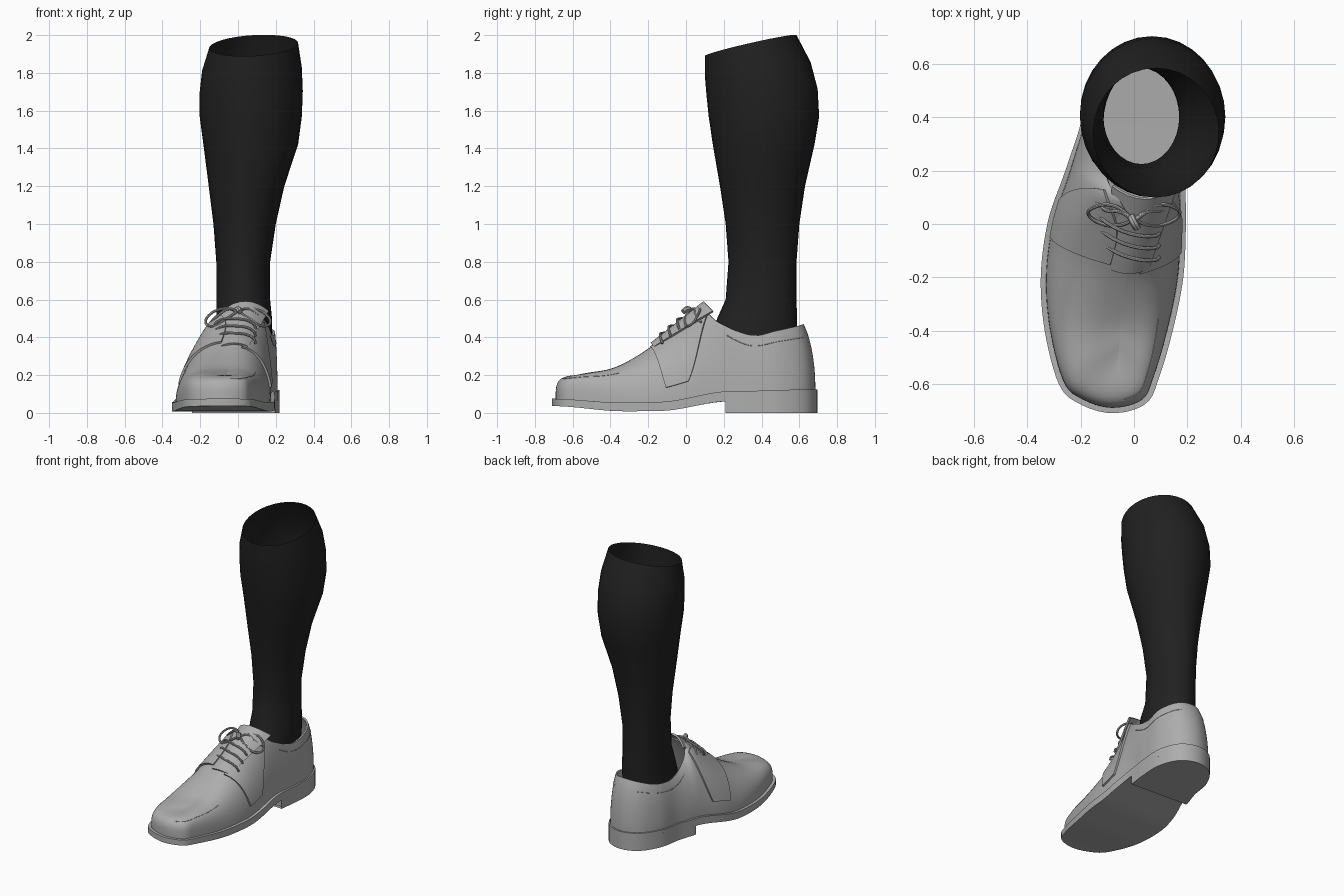
import bpy, bmesh, math
from mathutils import Vector

if "Cube" in bpy.data.objects:
    bpy.data.objects.remove(bpy.data.objects["Cube"])


def material(name, c):
    m = bpy.data.materials.new(name)
    m.diffuse_color = (c, c, c, 1)
    m.use_nodes = True
    m.node_tree.nodes["Principled BSDF"].inputs["Base Color"].default_value = m.diffuse_color
    return m


GREY = material("shoe_grey", 0.42)
BLACK = material("sock_black", 0.015)


def add_mesh(name, verts, faces, mat, thick=0.0, offset=1.0):
    me = bpy.data.meshes.new(name)
    me.from_pydata([tuple(v) for v in verts], [], faces)
    me.materials.append(mat)
    ob = bpy.data.objects.new(name, me)
    bpy.context.collection.objects.link(ob)
    if thick:
        s = ob.modifiers.new("thickness", 'SOLIDIFY')
        s.thickness, s.offset = thick, offset
    return ob


def grid(rows, closed=False):
    """Vertices and faces from a list of equally long point rows."""
    n, m = len(rows), len(rows[0])
    faces = []
    for i in range(n if closed else n - 1):
        a, b = i * m, (i + 1) % n * m
        faces += [(a + j, a + j + 1, b + j + 1, b + j) for j in range(m - 1)]
    return [p for r in rows for p in r], faces


def lerp_table(table, y):
    for (y0, a), (y1, b) in zip(table, table[1:]):
        if y <= y1:
            k = max(0, (y - y0) / (y1 - y0))
            k = k * k * (3 - 2 * k)
            return a + (b - a) * k
    return table[-1][1]


# Columns of the upper: base x, y and top x, y, z (toe, left side, heel, right side)
COLS = [
    (-.085, -.69, -.06, -.52, .20), (-.20, -.655, -.06, -.50, .203),
    (-.265, -.59, -.055, -.45, .215), (-.315, -.40, -.05, -.36, .245),
    (-.33, -.20, -.03, -.20, .34), (-.305, .0, .01, -.04, .47),
    (-.25, .17, -.05, .08, .545), (-.222, .26, -.105, .18, .475),
    (-.19, .37, -.133, .34, .41), (-.165, .51, -.115, .50, .425),
    (-.085, .64, -.045, .60, .46), (.035, .685, .04, .622, .47),
    (.15, .635, .135, .59, .46), (.206, .50, .193, .48, .435),
    (.20, .34, .182, .34, .41), (.182, .22, .15, .17, .48),
    (.175, .12, .09, .08, .545), (.175, .0, .01, -.04, .47),
    (.165, -.20, -.03, -.20, .34), (.125, -.40, -.05, -.36, .245),
    (.075, -.57, -.055, -.45, .215), (.03, -.66, -.06, -.50, .203)]
N = len(COLS)
SUB = 6


def column(t):
    i, f = int(math.floor(t)), t - math.floor(t)
    a, b, c, d = (COLS[(i + k) % N] for k in (-1, 0, 1, 2))
    return [0.5 * (2 * q + (r - p) * f + (2 * p - 5 * q + 4 * r - s) * f * f
                   + (3 * q - p - 3 * r + s) * f ** 3) for p, q, r, s in zip(a, b, c, d)]


def base_z(y):
    return lerp_table([(-.71, .072), (-.35, .052), (-.15, .055), (.24, .112), (.7, .122)], y)


def surf(t, s):
    """Point on the upper: t runs round the outline, s from welt to top."""
    px, py, qx, qy, qz = column(t)
    e = lerp_table([(-.62, .5), (-.1, 1.03), (.3, 1.0)], py)
    A = lerp_table([(.0, math.pi / 2), (.40, 1.05)], py)
    c = lambda a: max(math.cos(a), 0) ** e
    h = (1 - c(s * A)) / (1 - c(A))
    v = (math.sin(s * A) / math.sin(A)) ** e
    z = base_z(py)
    return Vector((px + (qx - px) * h, py + (qy - py) * h, z + (qz - z) * v))


# Upper
S = [(j / 14) ** 1.4 for j in range(15)]
v, f = grid([[surf(i / SUB, s) for s in S] for i in range(N * SUB)], True)
add_mesh("shoe_upper", v, f, GREY, .012, -1)


# Lace flaps laid over the upper on both sides
def flap(name, low, high):
    rows = []
    for i in range(19):
        k = i / 18
        rows.append([])
        for j in range(15):
            u = j / 14
            lo = low[0] + (low[1] - low[0]) * k
            hi = high[0] + (high[1] - high[0]) * k
            rows[-1].append(surf(lo + (hi - lo) * u ** .9, .15 + .7 * u))
    v, f = grid(rows)
    add_mesh(name, v, f, GREY, .012, 1)


flap("left_lace_flap", (4.75, 5.5), (4.3, 6.25))
flap("right_lace_flap", (N - 5.1, N - 4.45), (N - 6.25, N - 4.1))

# Tongue
rows = []
for i in range(9):
    k = i / 8
    w = .07 + .045 * k
    rows.append([])
    for j in range(9):
        d = (j / 4 - 1) * w
        rows[-1].append((-.02 + .06 * k + d, -.18 + .28 * k + 3.5 * d * d,
                         .362 + .22 * k - 3.6 * d * d))
v, f = grid(rows)
add_mesh("tongue", v, [q[::-1] for q in f], GREY, .012, -1)


# Sole and heel share the widened outline
def outline(t, grow=1.0):
    p, a, b = column(t), column(t - .1), column(t + .1)
    n = Vector((a[1] - b[1], b[0] - a[0])).normalized()
    g = grow * lerp_table([(.0, .02), (.5, .01)], p[1])
    return p[0] + n.x * g, p[1] + n.y * g


def slab(name, t0, t1, top, bottom):
    """Cross strips between the left outline and the right outline."""
    steps = int((t1 - t0) * SUB)
    rows = []
    for i in range(steps + 1):
        t = t0 + (t1 - t0) * i / steps
        (lx, ly), (rx, ry) = outline(t), outline(N - t)
        if name == "heel_block" and i == 0:
            ly = ry = .235
        rows.append([(lx, ly, top(ly)), (rx, ry, top(ry)),
                     (rx, ry, bottom(ry)), (lx, ly, bottom(ly)), (lx, ly, top(ly))])
    v, f = grid(rows)
    ends = [(3, 2, 1, 0), tuple(len(v) - 5 + k for k in range(4))]
    ob = add_mesh(name, v, f + ends, GREY)
    bm = bmesh.new()
    bm.from_mesh(ob.data)
    bmesh.ops.remove_doubles(bm, verts=bm.verts, dist=1e-5)
    bmesh.ops.recalc_face_normals(bm, faces=bm.faces)
    bm.to_mesh(ob.data)
    bm.free()


slab("sole", 0, N / 2, lambda y: base_z(y) + .003,
     lambda y: base_z(y) - lerp_table([(-.7, .036), (-.2, .045), (.3, .05)], y))
slab("heel_block", 6.75, N / 2, lambda y: base_z(y) - .02, lambda y: 0)

# Sock: z, x min, x max, y min, y max, tilt of the ring
RINGS = [(.40, -.125, .18, .14, .585, 0), (.50, -.115, .18, .165, .588, 0),
         (.60, -.115, .17, .21, .585, 0), (.80, -.115, .17, .225, .585, 0),
         (1.0, -.13, .20, .21, .60, 0), (1.2, -.155, .245, .18, .63, 0),
         (1.42, -.183, .318, .142, .68, 0), (1.57, -.203, .338, .12, .705, 0),
         (1.70, -.203, .343, .108, .697, .05), (1.82, -.19, .338, .10, .66, .13),
         (1.945, -.153, .318, .10, .585, .227)]
rows = []
for k in range(33):
    a = 2 * math.pi * k / 32
    rows.append([((x0 + x1) / 2 + (x1 - x0) / 2 * math.cos(a),
                  (y0 + y1) / 2 + (y1 - y0) / 2 * math.sin(a),
                  z + tilt * ((y1 - y0) / 2 * math.sin(a) + .06 * math.cos(a)))
                 for z, x0, x1, y0, y1, tilt in RINGS])
v, f = grid(rows[:-1], True)
add_mesh("sock", v, [q[::-1] for q in f], BLACK)


# Laces and seams as thin tubes
def tube(name, pts, r):
    cu = bpy.data.curves.new(name, 'CURVE')
    cu.dimensions, cu.bevel_depth, cu.bevel_resolution = '3D', r, 2
    cu.resolution_u, cu.use_fill_caps = 6, True
    sp = cu.splines.new('BEZIER')
    sp.bezier_points.add(len(pts) - 1)
    for b, p in zip(sp.bezier_points, pts):
        b.co = p
        b.handle_left_type = b.handle_right_type = 'AUTO'
    cu.materials.append(GREY)
    ob = bpy.data.objects.new(name, cu)
    bpy.context.collection.objects.link(ob)


ridge = lambda y: .5 + .85 * y
for i, y in enumerate((-.115, -.07, -.025)):
    tube(f"lace_bar_{i + 1}", [(-.13, y + .055, ridge(y) - .025), (-.11, y + .035, ridge(y) + .005),
                               (-.02, y - .01, ridge(y) + .02), (.08, y - .02, ridge(y) - .005),
                               (.095, y - .01, ridge(y) - .035)], .007)
for side, m in (("left", -1), ("right", 1)):
    tube(side + "_lace_loop", [(m * x, y, z) for x, y, z in
         ((0, .015, .54), (.08, .07, .552), (.155, .06, .515), (.17, .035, .475),
          (.13, .005, .46), (.06, -.005, .50), (0, .015, .54))], .007)
    tube(side + "_lace_end", [(0, .01, .54), (m * .05, .045, .55), (m * .1, .05, .52),
                              (m * .14, .08, .48)], .007)
tube("lace_knot", [(-.012, .03, .54), (0, .005, .55), (.012, -.015, .535)], .015)

for name, t0, t1, s0, s1 in (("left_collar_seam", 7.2, 10.2, .75, .75),
                             ("right_collar_seam", 11.8, 14.8, .75, .75),
                             ("right_apron_seam", N - 3.2, N - .4, .5, .5)):
    tube(name, [surf(t0 + (t1 - t0) * k / 12, s0 + (s1 - s0) * k / 12) for k in range(13)], .002)

# Smooth shading with crisp edges
bpy.ops.object.select_all(action='SELECT')
bpy.context.view_layer.objects.active = bpy.data.objects["sock"]
bpy.ops.object.convert(target='MESH')
bpy.ops.object.shade_smooth_by_angle(angle=math.radians(40))
